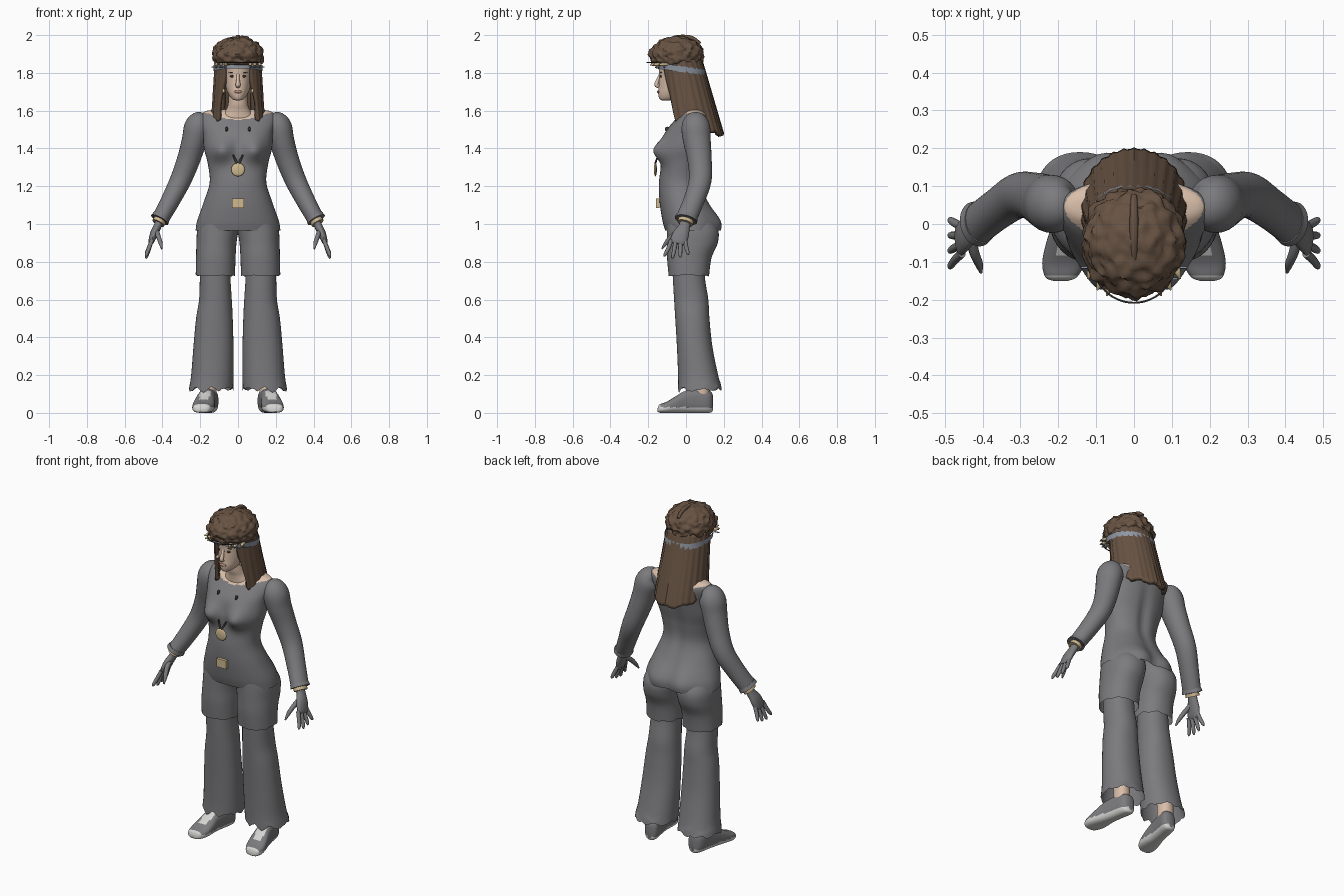
import bpy, bmesh, math
from mathutils import Vector, noise

if "Cube" in bpy.data.objects:
    bpy.data.objects.remove(bpy.data.objects["Cube"])


def material(name, r, g, b):
    m = bpy.data.materials.new(name)
    m.use_nodes = True
    m.diffuse_color = (r, g, b, 1)
    m.node_tree.nodes["Principled BSDF"].inputs["Base Color"].default_value = (r, g, b, 1)
    return m


CLOTH = material("grey cloth", .2, .2, .21)
SKIN = material("skin", .7, .52, .4)
HAIR = material("brown hair", .135, .085, .055)
TAN = material("tan ornament", .62, .48, .28)
WHITE = material("shoe white", .66, .66, .64)
DARK = material("dark detail", .05, .04, .035)
LIPS = material("lips", .48, .26, .2)
BAND = material("blue grey band", .28, .31, .36)


def finish(name, bm, mats, mirror=False, rule=None):
    """Turn a bmesh into a smooth object, optionally mirrored and coloured by a face rule."""
    bmesh.ops.recalc_face_normals(bm, faces=bm.faces)
    for f in bm.faces:
        f.smooth = True
        if rule and rule(f.calc_center_median()):
            f.material_index = 1
    me = bpy.data.meshes.new(name)
    bm.to_mesh(me)
    bm.free()
    me.set_sharp_from_angle(angle=math.radians(50))
    for m in mats:
        me.materials.append(m)
    ob = bpy.data.objects.new(name, me)
    bpy.context.collection.objects.link(ob)
    if mirror:
        ob.modifiers.new("Mirror", 'MIRROR').use_mirror_merge = False
    return ob


def spline(keys, steps):
    """Catmull-Rom interpolation through tuples."""
    out = []
    for i in range(len(keys) - 1):
        p = [keys[max(0, min(len(keys) - 1, i + k))] for k in (-1, 0, 1, 2)]
        for s in range(steps):
            t = s / steps
            out.append([.5 * (2 * b + (c - a) * t + (2 * a - 5 * b + 4 * c - d) * t * t
                              + (3 * b - a - 3 * c + d) * t ** 3) for a, b, c, d in zip(*p)])
    return out + [list(keys[-1])]


def skin_rings(rings, caps, closed=True):
    bm = bmesh.new()
    rows = [[bm.verts.new(p) for p in r] for r in rings]
    n = len(rows[0])
    for a, b in zip(rows, rows[1:]):
        for j in range(n if closed else n - 1):
            k = (j + 1) % n
            bm.faces.new((a[j], a[k], b[k], b[j]))
    for row, cap in zip((rows[0], rows[-1]), caps):
        if cap:
            bm.faces.new(row)
    return bm


def loft(name, keys, mats, caps=(1, 1), warp=None, along_y=False, mirror=False,
         rule=None, seg=40, steps=6, power=2.2):
    """Stack of rounded sections: (position, a min, a max, b min, b max)."""
    rings = []
    for u, a0, a1, b0, b1 in spline(keys, steps):
        ring = []
        for j in range(seg):
            c, s = math.cos(j * math.tau / seg), math.sin(j * math.tau / seg)
            a = (a0 + a1) / 2 + (a1 - a0) / 2 * math.copysign(abs(c) ** (2 / power), c)
            b = (b0 + b1) / 2 + (b1 - b0) / 2 * math.copysign(abs(s) ** (2 / power), s)
            p = Vector((a, u, b) if along_y else (a, b, u))
            ring.append(warp(p) if warp else p)
        rings.append(ring)
    return finish(name, skin_rings(rings, caps), mats, mirror, rule)


def tube(name, keys, mat, mirror=True, seg=16, steps=5):
    """Sweep along a path: (x, y, z, thickness, width in y)."""
    pts = spline(keys, steps)
    rings = []
    for i, (x, y, z, rx, ry) in enumerate(pts):
        t = Vector(pts[min(i + 1, len(pts) - 1)][:3]) - Vector(pts[max(i - 1, 0)][:3])
        t.normalize()
        up = Vector((0, 1, 0)) if abs(t.y) < .9 else Vector((0, 0, 1))
        n = (up - t * up.dot(t)).normalized()
        b = t.cross(n)
        rings.append([Vector((x, y, z)) + n * ry * math.cos(a) + b * rx * math.sin(a)
                      for a in (j * math.tau / seg for j in range(seg))])
    return finish(name, skin_rings(rings, (1, 1)), [mat], mirror)


def ball(name, center, radii, mat, mirror=False, seg=20):
    bm = bmesh.new()
    bmesh.ops.create_uvsphere(bm, u_segments=seg, v_segments=seg // 2, radius=1)
    for v in bm.verts:
        v.co = Vector(center) + v.co * Vector(radii)
    return finish(name, bm, [mat], mirror)


# Tunic body with bust and seat shaped in, bare shoulders above the neckline
def body_shape(p):
    def bump(cx, cz, w, h):
        return math.exp(-((abs(p.x) - cx) / w) ** 2 - ((p.z - cz) / h) ** 2)
    q = p.copy()
    if p.y < 0:
        q.y -= .062 * bump(.09, 1.39, .06, .06) * min(1, -p.y / .05)
    else:
        q.y += .03 * bump(.085, 1.0, .07, .09) * min(1, p.y / .08)
        q.y -= .015 * bump(0, 1.3, .03, .2) * min(1, p.y / .06)
    return q


def sym(z, w, y0, y1):
    return (z, -w, w, y0, y1)


loft("tunic_body", [sym(.965, .225, -.11, .165), sym(1.02, .215, -.125, .16),
     sym(1.12, .18, -.14, .115), sym(1.22, .15, -.143, .08), sym(1.32, .16, -.13, .085),
     sym(1.4, .18, -.122, .1), sym(1.48, .185, -.112, .115), sym(1.55, .2, -.06, .12),
     sym(1.585, .19, -.025, .112), sym(1.602, .15, 0, .09), sym(1.606, .05, .02, .07)],
     [CLOTH, SKIN], (0, 1), body_shape, seg=64, steps=8,
     rule=lambda c: c.z > 1.545 + .25 * abs(c.x) and abs(c.x) < .195)

# Sleeves, cuffs and bracelets
tube("sleeves", [(.165, .05, 1.565, .02, .03), (.19, .05, 1.548, .058, .062),
     (.213, .052, 1.51, .072, .076), (.232, .058, 1.44, .066, .073), (.262, .072, 1.34, .061, .064),
     (.305, .075, 1.23, .056, .06), (.36, .04, 1.12, .05, .055), (.412, 0, 1.025, .045, .055)],
     CLOTH, seg=28)
tube("sleeve_cuffs", [(.405, .005, 1.04, .047, .057), (.415, 0, 1.022, .051, .061)], CLOTH, seg=28)
tube("bracelets", [(.413, 0, 1.02, .035, .042), (.422, -.005, 1.004, .035, .042)], TAN)

# Gloved hands with four fingers and a thumb
tube("palms", [(.408, 0, 1.03, .022, .03), (.425, -.008, .99, .021, .03),
     (.444, -.025, .95, .021, .042), (.458, -.04, .91, .016, .044), (.463, -.044, .895, .01, .038)], CLOTH)
for i in range(4):
    y, reach = -.078 + .024 * i, (.078, .09, .085, .07)[i]
    lean = -.04 + .02 * i
    tube("finger_%d" % (i + 1), [(.455, y, .915, .011, .012), (.472, y + lean * .4, .91 - reach * .5, .011, .011),
         (.484, y + lean * .8, .91 - reach * .9, .009, .009), (.486, y + lean, .907 - reach, .003, .003)],
         CLOTH, seg=10)
tube("thumbs", [(.432, -.03, .965, .014, .016), (.422, -.075, .935, .013, .014),
     (.41, -.105, .9, .011, .011), (.404, -.128, .868, .004, .004)], CLOTH, seg=10)


# Knee-length shorts over flared trousers, with ragged hems
def ragged(bottom, size):
    def warp(p):
        k = max(0, 1 - (p.z - bottom) / .05)
        return p + Vector((0, 0, size * k * noise.noise(p * 30)))
    return warp


loft("shorts_legs", [(1.04, .0, .19, -.1, .13), (.97, -.002, .215, -.1, .17),
     (.9, .008, .22, -.1, .168), (.82, .013, .222, -.1, .135), (.727, .016, .224, -.092, .122)],
     [CLOTH], (1, 0), ragged(.727, .01), mirror=True)
loft("trouser_legs", [(.85, .04, .2, -.075, .1), (.72, .04, .202, -.07, .1), (.6, .033, .206, -.063, .118),
     (.5, .028, .222, -.057, .124), (.35, .024, .236, -.048, .14), (.2, .024, .248, -.042, .17),
     (.125, .025, .26, -.042, .19)], [CLOTH], (1, 0), ragged(.125, .028), mirror=True)
loft("ankles", [(.08, .115, .195, .035, .125), (.3, .11, .2, .03, .125)], [SKIN], mirror=True, steps=1)


# Shoes with pale soles, toes and laces
def splay(p):
    return p + Vector((-.17 * (p.y - .05), 0, 0))


loft("shoes", [(-.15, .14, .18, .006, .025), (-.14, .118, .202, .001, .045),
     (-.105, .104, .216, 0, .058), (-.06, .104, .216, 0, .085), (-.01, .112, .21, 0, .115),
     (.05, .114, .206, 0, .128), (.11, .114, .204, 0, .125), (.135, .126, .192, .003, .11),
     (.143, .145, .173, .015, .09)], [CLOTH, WHITE], warp=splay, along_y=True, mirror=True, power=2.7,
     rule=lambda c: c.z < .03 or c.y < -.135
     or (-.085 < c.y < 0 and abs(c.x - .16 + .17 * (c.y - .05)) < .027 and c.z > .06))

# Neck and head
loft("neck", [sym(1.55, .1, -.05, .1), sym(1.6, .066, -.055, .07), sym(1.64, .052, -.065, .045),
     sym(1.72, .05, -.07, .045)], [SKIN])
loft("head", [sym(1.655, .014, -.128, -.08), sym(1.662, .032, -.14, -.045), sym(1.69, .052, -.147, .01),
     sym(1.73, .066, -.144, .045), sym(1.79, .075, -.142, .06), sym(1.85, .079, -.145, .06),
     sym(1.92, .07, -.13, .05), sym(1.95, .03, -.09, .01)], [SKIN], power=2)
tube("nose", [(0, -.138, 1.795, .007, .004), (0, -.148, 1.765, .009, .009), (0, -.157, 1.737, .013, .011),
     (0, -.145, 1.725, .01, .006)], SKIN, False)
ball("lips", (0, -.146, 1.7), (.022, .007, .008), LIPS)
ball("eyes", (.03, -.133, 1.782), (.014, .005, .006), DARK, True)
ball("eyebrows", (.031, -.132, 1.803), (.019, .005, .003), HAIR, True)
ball("earrings", (.077, -.085, 1.705), (.008, .008, .012), TAN, True)

# Curly crown of hair
bm = bmesh.new()
bmesh.ops.create_icosphere(bm, subdivisions=5, radius=1)
for v in bm.verts:
    d = v.co.normalized()
    r = 1 + .11 * noise.noise(d * 4.5) + .05 * noise.noise(d * 9)
    v.co = Vector((0, -.048, 1.892)) + d * r * Vector((.135, .142, .102))
    v.co.z = max(v.co.z, 1.843 if v.co.y < -.06 else 1.8)
finish("hair_crown", bm, [HAIR])
tube("hair_parting", [(0, .075, 1.955, .008, .008), (0, .03, 1.985, .011, .011),
     (0, -.04, 1.99, .011, .011), (0, -.1, 1.975, .007, .007)], HAIR, False)

# Long hair wrapping the back and sides, open at the face
rows = []
for i in range(25):
    f = i / 24
    row = []
    for j in range(73):
        a = (j / 36 - 1) * math.radians(150 - 20 * f)
        low = 1.47 + .045 * (1 - math.cos(a)) + .006 * math.cos(9 * a)
        ripple = 1 + .018 * math.cos(26 * a + 3 * math.sin(2 * a))
        y0, y1 = -.14 + .03 * f, .085 + .115 * f
        row.append(Vector(((.122 + .022 * f) * math.sin(a) * ripple,
                           (y0 + y1) / 2 + (y1 - y0) / 2 * math.cos(a) * ripple,
                           1.87 + (low - 1.87) * f)))
    rows.append(row)
hair = finish("long_hair", skin_rings(rows, (0, 0), False), [HAIR])
thick = hair.modifiers.new("Solidify", 'SOLIDIFY')
thick.thickness = .022
middle = hair.data.polygons[len(hair.data.polygons) // 2]
thick.offset = -1 if middle.normal.dot(middle.center - Vector((0, .02, middle.center.z))) > 0 else 1


# Headband dipping toward the back, with a wire hoop and feather tips
def tilt(p):
    return p + Vector((0, 0, -.14 * (p.y + .15)))


loft("headband", [sym(1.822, .128, -.158, .106), sym(1.854, .131, -.16, .1)], [BAND], (0, 0), tilt, steps=1)
hoop = [(.108 * math.sin(a), -.1 - .108 * math.cos(a), 1.855, .0025, .0025)
        for a in (math.radians(d) for d in range(-80, 81, 20))]
tube("band_wire", hoop, DARK, False, seg=8)
for i, (x, y) in enumerate([(.06, -.17), (.085, -.155), (.11, -.125)]):
    tube("feather_tip_%d" % (i + 1), [(x, y + .03, 1.845, .006, .006), (x + .005, y, 1.845, .009, .009),
         (x + .012, y - .02, 1.842, .002, .002)], TAN, seg=10)
    tube("feather_quill_%d" % (i + 1), [(x, y + .01, 1.83, .004, .004), (x + .03, y + .01, 1.832, .003, .003)],
         BAND, seg=8)

# Pendant, cords, chest toggles and buckle
ball("pendant", (0, -.162, 1.288), (.036, .008, .036), TAN)
tube("pendant_cords", [(.026, -.148, 1.365, .004, .004), (.004, -.163, 1.32, .007, .005)], DARK, seg=8)
ball("chest_toggles", (.06, -.1, 1.502), (.007, .012, .013), DARK, True)
bm = bmesh.new()
bmesh.ops.create_cube(bm, size=1)
for v in bm.verts:
    v.co = Vector((v.co.x * .062, -.15 + v.co.y * .018, 1.11 + v.co.z * .05))
finish("belt_buckle", bm, [TAN])
